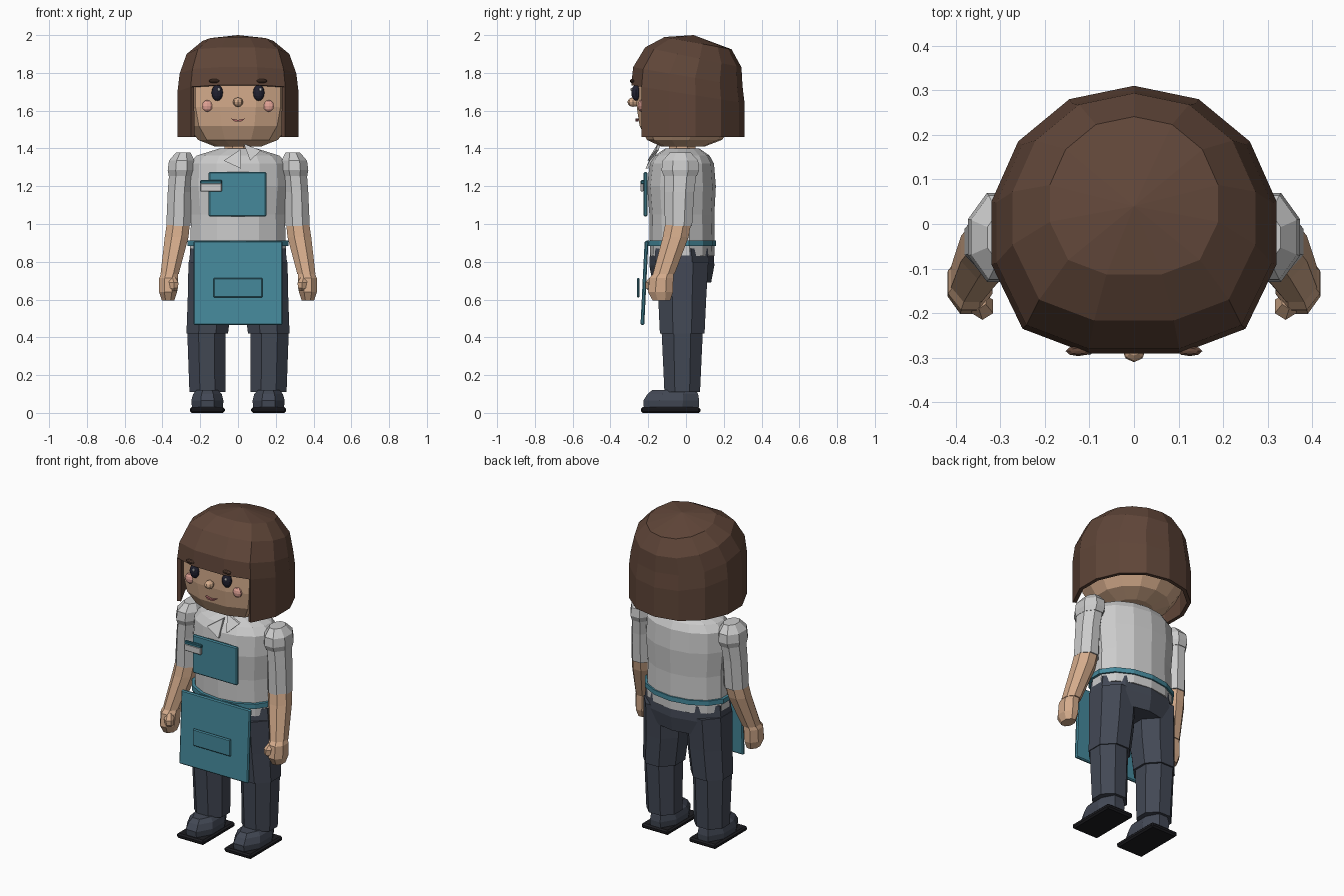
import bpy, bmesh
from math import cos, sin, pi
from mathutils import Matrix, Vector

if "Cube" in bpy.data.objects:
    bpy.data.objects.remove(bpy.data.objects["Cube"])

COLORS = dict(skin=(.66, .41, .26), hair=(.115, .06, .04), white=(.85, .87, .88), teal=(.06, .25, .33),
              dark_teal=(.03, .15, .2), navy=(.055, .065, .09), black=(.012, .012, .015),
              eye=(.015, .015, .03), blush=(.75, .36, .3), lip=(.4, .13, .13), grey=(.6, .6, .6))
MATS = {}
for key, c in COLORS.items():
    MATS[key] = bpy.data.materials.new(key)
    MATS[key].diffuse_color = (*c, 1)


def finish(name, bm, color):
    bmesh.ops.recalc_face_normals(bm, faces=bm.faces)
    me = bpy.data.meshes.new(name)
    bm.to_mesh(me)
    bm.free()
    ob = bpy.data.objects.new(name, me)
    bpy.context.collection.objects.link(ob)
    me.materials.append(MATS[color])
    return ob


def bridge(bm, rings, caps=True):
    n = len(rings[0])
    for a, b in zip(rings, rings[1:]):
        for i in range(n):
            j = (i + 1) % n
            bm.faces.new((a[i], a[j], b[j], b[i]))
    if caps:
        bm.faces.new(rings[0])
        bm.faces.new(rings[-1])


def tube(name, color, sections, n=8, sx=1):
    """Stack of horizontal ellipses: (x, y, z, rx, ry)."""
    bm = bmesh.new()
    rings = []
    for x, y, z, rx, ry in sections:
        angles = [2 * pi * (i + .5) / n for i in range(n)]
        rings.append([bm.verts.new((sx * x + rx * cos(a), y + ry * sin(a), z)) for a in angles])
    bridge(bm, rings)
    return finish(name, bm, color)


def box(name, color, x0, x1, y0, y1, z0, z1, bevel=.006, lean=0):
    bm = bmesh.new()
    bmesh.ops.create_cube(bm, size=1)
    for v in bm.verts:
        v.co = ((x0 + x1) / 2 + v.co.x * (x1 - x0),
                (y0 + y1) / 2 + v.co.y * (y1 - y0) + v.co.z * lean,
                (z0 + z1) / 2 + v.co.z * (z1 - z0))
    bmesh.ops.bevel(bm, geom=bm.edges[:], offset=bevel, segments=1, affect='EDGES')
    return finish(name, bm, color)


def ball(name, color, loc, r, u=10, v=6):
    bm = bmesh.new()
    mat = Matrix.Translation(loc) @ Matrix.Diagonal((*r, 1))
    bmesh.ops.create_uvsphere(bm, u_segments=u, v_segments=v, radius=1, matrix=mat)
    return finish(name, bm, color)


def plate(name, color, pts, depth):
    """Flat polygon of 3D points, thickened along y."""
    bm = bmesh.new()
    rings = [[bm.verts.new(Vector(p) + Vector((0, d, 0))) for p in pts] for d in (0, depth)]
    bridge(bm, rings)
    return finish(name, bm, color)


# Shared head outline: back centre round to the flat front, then mirrored
half = [(0, .31), (.145, .28), (.26, .185), (.32, .05), (.32, -.09), (.25, -.235), (.105, -.29)]
outline = half + [(-x, y) for x, y in half[:0:-1]]


def outline_ring(bm, s, cy, z_front, z_back):
    ring = []
    for x, y in outline:
        t = (y + .29) / .6
        ring.append(bm.verts.new((x * s, y * s + cy, z_front + (z_back - z_front) * t)))
    return ring


# Head
bm = bmesh.new()
bridge(bm, [outline_ring(bm, s, cy, z, z) for s, cy, z in
            [(.38, -.02, 1.41), (.66, -.015, 1.445), (.83, -.005, 1.52), (.9, 0, 1.62),
             (.9, 0, 1.78), (.7, .02, 1.9)]])
finish("head", bm, "skin")

# Bobbed hair shell with the face left open
bm = bmesh.new()
rings = [outline_ring(bm, *r) for r in
         [(.59, .058, 1.99, 1.925), (.85, .03, 1.935, 1.83), (.965, 0, 1.83, 1.73), (1, 0, 1.735, 1.64)]]
bridge(bm, rings, caps=False)
top = bm.verts.new((0, .04, 2.0))
n = len(outline)
low = outline_ring(bm, 1, 0, 1.46, 1.46)
for i in range(n):
    j = (i + 1) % n
    bm.faces.new((rings[0][i], rings[0][j], top))
    if i not in (5, 6, 7):
        bm.faces.new((rings[-1][i], rings[-1][j], low[j], low[i]))
bmesh.ops.delete(bm, geom=[v for v in bm.verts if not v.link_faces], context='VERTS')
hair = finish("bobbed_hair", bm, "hair")
mod = hair.modifiers.new("thickness", 'SOLIDIFY')
mod.thickness, mod.offset = .022, -1

# Face features
ball("nose", "skin", (0, -.28, 1.645), (.027, .03, .025), 8, 6)
plate("mouth", "lip", [(-.037, -.267, 1.558), (-.018, -.267, 1.543), (.018, -.267, 1.543),
                       (.037, -.267, 1.558), (0, -.267, 1.551)], .015)
for s, side in ((-1, "left"), (1, "right")):
    ball(side + "_eye", "eye", (s * .11, -.265, 1.695), (.03, .024, .043), 12, 8)
    ball(side + "_eye_highlight", "white", (s * .11 + .009, -.288, 1.712), (.008, .006, .009), 8, 5)
    ball(side + "_eyebrow", "hair", (s * .125, -.285, 1.757), (.03, .012, .011), 8, 5)
    ball(side + "_cheek", "blush", (s * .163, -.238, 1.625), (.029, .018, .031), 10, 6)

# Neck and shirt
tube("neck", "skin", [(0, -.02, 1.33, .08, .078), (0, -.02, 1.46, .075, .075)])
tube("shirt", "white", [(0, -.02, .83, .262, .17), (0, -.02, .92, .258, .172), (0, -.022, 1.05, .255, .172),
                        (0, -.024, 1.2, .268, .182), (0, -.022, 1.32, .262, .17),
                        (0, -.02, 1.362, .225, .145), (0, -.02, 1.4, .1, .09)], 14)
plate("left_collar", "white", [(-.075, -.195, 1.335), (.012, -.16, 1.395), (.016, -.215, 1.293)], .015)
plate("right_collar", "white", [(.03, -.15, 1.425), (.065, -.205, 1.335), (.12, -.16, 1.39)], .015)

# Apron
box("apron_bib", "teal", -.155, .15, -.225, -.205, 1.04, 1.275)
box("apron_skirt", "teal", -.235, .235, -.23, -.21, .465, .91, lean=.022)
box("apron_pocket", "teal", -.13, .13, -.26, -.246, .61, .715)
box("name_tag", "grey", -.2, -.085, -.242, -.224, 1.172, 1.215, .004)
box("name_tag_clip", "dark_teal", -.2, -.085, -.24, -.222, 1.21, 1.232, .004)
bm = bmesh.new()
belt = [[bm.verts.new((rx * cos(2 * pi * (i + .5) / 14), -.025 + ry * sin(2 * pi * (i + .5) / 14), z))
         for i in range(14)] for rx, ry, z in
        [(.25, .165, .883), (.275, .185, .883), (.275, .185, .912), (.25, .165, .912), (.25, .165, .883)]]
bridge(bm, belt, caps=False)
bmesh.ops.remove_doubles(bm, verts=bm.verts, dist=1e-5)
finish("apron_waist_tie", bm, "teal")

# Trousers seat
tube("trouser_seat", "navy", [(0, -.022, .69, .262, .155), (0, -.022, .78, .275, .172),
                              (0, -.022, .87, .264, .168)], 10)

for s, side in ((-1, "left"), (1, "right")):
    # Arms
    tube(side + "_sleeve", "white", [(.315, -.04, .99, .07, .078), (.31, -.035, 1.17, .067, .085),
                                     (.302, -.03, 1.265, .068, .092)], 8, s)
    tube(side + "_shoulder", "white", [(.302, -.03, 1.255, .07, .095), (.3, -.03, 1.285, .078, .108),
                                       (.298, -.03, 1.335, .073, .102), (.29, -.03, 1.378, .042, .06)], 8, s)
    tube(side + "_forearm", "skin", [(.315, -.04, 1.01, .066, .074), (.325, -.055, .93, .068, .074),
                                     (.362, -.118, .735, .052, .062)], 8, s)
    tube(side + "_hand", "skin", [(.362, -.118, .742, .046, .055), (.367, -.13, .715, .054, .068),
                                  (.37, -.135, .64, .052, .072), (.37, -.13, .595, .035, .05)], 8, s)
    tube(side + "_thumb", "skin", [(.348, -.17, .72, .018, .02), (.34, -.185, .69, .028, .03),
                                   (.338, -.185, .66, .024, .028), (.34, -.18, .645, .014, .018)], 6, s)
    # Legs
    tube(side + "_thigh", "navy", [(.163, -.02, .42, .119, .128), (.148, -.02, .6, .128, .137),
                                   (.142, -.02, .8, .13, .15)], 8, s)
    tube(side + "_shin", "navy", [(.162, -.02, .11, .103, .102), (.167, -.02, .43, .11, .118)], 8, s)
    # Shoes
    tube(side + "_shoe", "navy", [(.162, -.078, .025, .088, .157), (.162, -.078, .065, .092, .16),
                                  (.162, -.07, .1, .082, .145), (.162, -.062, .122, .06, .125)], 8, s)
    box(side + "_sole", "black", s * .162 - .092, s * .162 + .092, -.238, .076, 0, .03, .009)

for m in bpy.data.materials:
    if m.users and not m.is_grease_pencil:
        m.use_nodes = True
        m.node_tree.nodes["Principled BSDF"].inputs["Base Color"].default_value = m.diffuse_color
